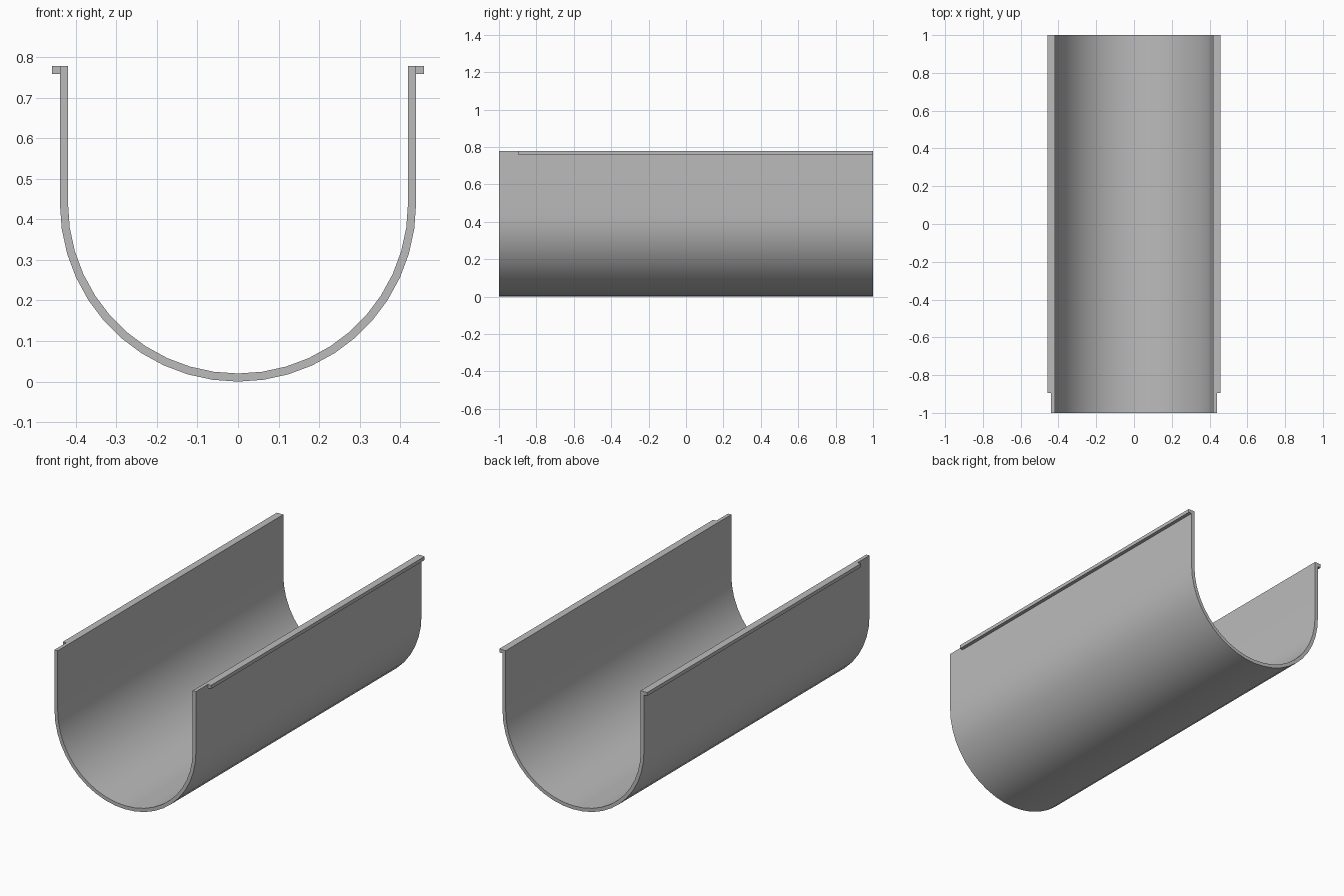
import bpy
import bmesh
import math

cube = bpy.data.objects.get("Cube")
if cube:
    bpy.data.objects.remove(cube, do_unlink=True)

OUTER, WALL, TOP = 0.439, 0.02, 0.778
LIP, LIP_START, HALF_LENGTH = 0.02, -0.895, 1.0
ARC_STEPS = 22

grey = bpy.data.materials.new("plain_grey")
grey.use_nodes = True
colour = (0.5, 0.5, 0.5, 1)
grey.diffuse_color = colour
grey.node_tree.nodes["Principled BSDF"].inputs["Base Color"].default_value = colour


def u_line(radius):
    """U-shaped line in x, z from the left rim down around to the right rim."""
    arc = [math.pi * i / ARC_STEPS for i in range(ARC_STEPS + 1)]
    bowl = [(radius * math.cos(a), OUTER - radius * math.sin(a)) for a in arc]
    return [(radius, TOP)] + bowl + [(-radius, TOP)]


def extrude_profile(name, points, y0, y1):
    """Solid with an x, z outline swept along y."""
    bm = bmesh.new()
    face = bm.faces.new([bm.verts.new((x, y0, z)) for x, z in points])
    swept = bmesh.ops.extrude_face_region(bm, geom=[face])["geom"]
    verts = [v for v in swept if isinstance(v, bmesh.types.BMVert)]
    bmesh.ops.translate(bm, verts=verts, vec=(0, y1 - y0, 0))
    bmesh.ops.recalc_face_normals(bm, faces=bm.faces)
    mesh = bpy.data.meshes.new(name)
    bm.to_mesh(mesh)
    bm.free()
    mesh.materials.append(grey)
    obj = bpy.data.objects.new(name, mesh)
    bpy.context.collection.objects.link(obj)
    return obj


# Channel: thin U-shaped wall, open at the top and both ends
outline = u_line(OUTER) + u_line(OUTER - WALL)[::-1]
channel = extrude_profile("channel", outline, -HALF_LENGTH, HALF_LENGTH)
bpy.ops.object.select_all(action="DESELECT")
channel.select_set(True)
bpy.context.view_layer.objects.active = channel
bpy.ops.object.shade_smooth_by_angle(angle=math.radians(30))

# Rim lips: square strips outside each rim, stopping short of the front
for name, side in (("left_lip", 1), ("right_lip", -1)):
    near, far = side * OUTER, side * (OUTER + LIP)
    strip = [(near, TOP - LIP), (far, TOP - LIP), (far, TOP), (near, TOP)]
    extrude_profile(name, strip, LIP_START, HALF_LENGTH)
